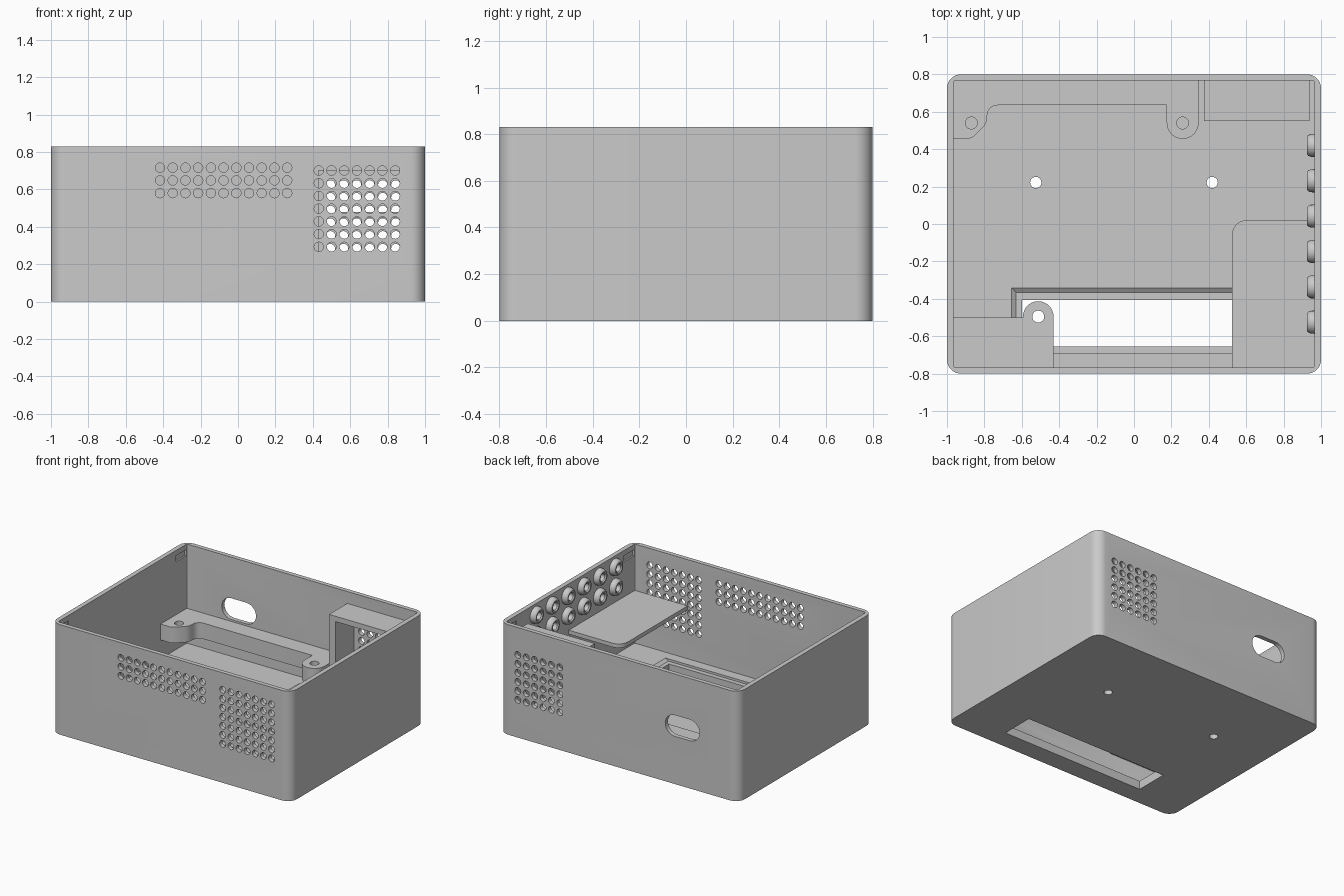
import bpy, bmesh
from math import sin, cos, radians, pi
from mathutils import Matrix, Vector

cube = bpy.data.objects.get("Cube")
if cube:
    bpy.data.objects.remove(cube, do_unlink=True)

grey = bpy.data.materials.new("matte grey")
grey.use_nodes = True
grey.diffuse_color = (0.59, 0.59, 0.59, 1)
for node in grey.node_tree.nodes:
    if node.type == 'BSDF_PRINCIPLED':
        node.inputs["Base Color"].default_value = grey.diffuse_color


def arc(cx, cy, r, a0, a1, n=10):
    angles = [radians(a0 + (a1 - a0) * i / n) for i in range(n + 1)]
    return [(cx + r * cos(a), cy + r * sin(a)) for a in angles]


def rounded(x0, y0, x1, y1, r, n=8):
    return (arc(x1 - r, y1 - r, r, 0, 90, n) + arc(x0 + r, y1 - r, r, 90, 180, n)
            + arc(x0 + r, y0 + r, r, 180, 270, n) + arc(x1 - r, y0 + r, r, 270, 360, n))


def rect(x0, y0, x1, y1):
    return [(x0, y0), (x1, y0), (x1, y1), (x0, y1)]


def finish(name, bm):
    bmesh.ops.recalc_face_normals(bm, faces=bm.faces)
    mesh = bpy.data.meshes.new(name)
    bm.to_mesh(mesh)
    bm.free()
    obj = bpy.data.objects.new(name, mesh)
    bpy.context.collection.objects.link(obj)
    mesh.materials.append(grey)
    return obj


def prism(name, outline, z0, z1, top=None):
    bm = bmesh.new()
    low = [bm.verts.new((x, y, z0)) for x, y in outline]
    high = [bm.verts.new((x, y, z1)) for x, y in (top or outline)]
    bm.faces.new(low[::-1])
    bm.faces.new(high)
    for i in range(len(low)):
        j = (i + 1) % len(low)
        bm.faces.new((low[i], low[j], high[j], high[i]))
    return finish(name, bm)


def rods(name, centres, r, depth, axis='Z', sides=20):
    bm = bmesh.new()
    turn = Matrix.Rotation(pi / 2, 4, 'X') if axis == 'Y' else Matrix.Identity(4)
    for c in centres:
        bmesh.ops.create_cone(bm, cap_ends=True, segments=sides, radius1=r, radius2=r,
                              depth=depth, matrix=Matrix.Translation(c) @ turn)
    return finish(name, bm)


def cut(obj, *cutters):
    for c in cutters:
        c.hide_render = True
        mod = obj.modifiers.new("cut", 'BOOLEAN')
        mod.operation, mod.solver, mod.object = 'DIFFERENCE', 'EXACT', c
        bpy.context.view_layer.objects.active = obj
        bpy.ops.object.modifier_apply(modifier=mod.name)
        bpy.data.objects.remove(c, do_unlink=True)


def grid(x0, z0, cols, rows, dx, dz, y):
    return [Vector((x0 + i * dx, y, z0 + j * dz)) for i in range(cols) for j in range(rows)]


# Inner wall planes (slightly embedded) and main heights
WX, WY = 0.967, 0.769
FLOOR, SHELF_TOP = 0.082, 0.345

# Open-topped case with cavity, display window and mounting holes
case = prism("case", rounded(-1, -0.8, 1, 0.8, 0.075), 0, 0.83)
cut(case,
    prism("cavity", rounded(-0.965, -0.767, 0.965, 0.767, 0.01, 2), FLOOR, 1),
    prism("window_recess", rect(-0.63, -0.69, 0.63, -0.365), 0.065, FLOOR + 0.002,
          rect(-0.657, -0.69, 0.657, -0.338)),
    prism("window", rect(-0.6, -0.655, 0.6, -0.405), -0.1, 0.075),
    rods("floor_holes", [(-0.525, 0.222, 0.05), (0.418, 0.222, 0.05)], 0.03, 0.4))

# Lid catch pockets in the side walls beside each corner
for sx in (-1, 1):
    for sy in (-1, 1):
        cut(case, prism("catch_pocket", rect(sx * 0.965 - 0.012, sy * 0.7 - 0.06,
                                             sx * 0.965 + 0.012, sy * 0.7 + 0.06), 0.745, 0.79))

# Ventilation holes and the rounded cable slot
vents = grid(-0.417, 0.58, 11, 3, 0.068, 0.068, -0.8) + grid(0.432, 0.293, 7, 7, 0.068, 0.068, -0.8)
vents += grid(0.494, 0.284, 6, 6, 0.07, 0.068, 0.8)
cut(case, rods("vent_holes", vents, 0.025, 0.2, 'Y'))
slot = prism("cable_slot", rounded(-0.143, -0.08, 0.143, 0.08, 0.0799), -0.1, 0.1)
slot.data.transform(Matrix.Translation((-0.53, 0.8, 0.44)) @ Matrix.Rotation(pi / 2, 4, 'X'))
cut(case, slot)

# Rear board shelf with two screw bosses
rear = [(-WX, 0.455), (-0.885, 0.455), (-0.86, 0.465), (-0.8, 0.525), (-0.787, 0.55)]
rear += arc(-0.73, 0.58, 0.055, 180, 90, 6) + [(0.175, 0.635)]
rear += arc(0.26, 0.54, 0.085, 180, 360, 16) + [(0.345, WY), (-WX, WY)]
rear_shelf = prism("rear_shelf", rear, 0.225, SHELF_TOP)
cut(rear_shelf, rods("screw_holes", [(-0.87, 0.54, SHELF_TOP), (0.26, 0.54, SHELF_TOP)], 0.032, 0.18))

# Front board shelf with one through boss
front = [(-WX, -WY), (-0.43, -WY)] + arc(-0.512, -0.495, 0.082, 0, 180, 16)
front += [(-0.594, -0.5), (-WX, -0.5)]
front_shelf = prism("front_shelf", front, 0.27, SHELF_TOP)
cut(front_shelf, rods("screw_hole", [(-0.512, -0.495, 0.3)], 0.032, 0.4))

# Raised side platform
side = [(0.525, -WY), (WX, -WY), (WX, 0.02)] + arc(0.6, -0.055, 0.075, 90, 180, 8)
platform = prism("side_platform", side, 0.45, 0.48)

# Rear corner hood around the vent grid
parts = [case, rear_shelf, front_shelf, platform,
         prism("hood_top", rect(0.375, 0.55, 0.937, WY), 0.70, 0.74),
         prism("hood_wall", rect(0.375, 0.55, 0.43, WY), FLOOR - 0.005, 0.70)]

# Hollow rounded studs on the inner side wall, turned from a profile
profile = [(0, 0.062), (0.022, 0.061), (0.036, 0.055), (0.043, 0.046), (0.042, 0.036),
           (0.034, 0.028), (0.005, 0.026), (0.005, 0)]
bm = bmesh.new()
for row in (0.60, 0.75):
    for col in range(6):
        y = 0.42 - 0.189 * col
        pts = [bm.verts.new((WX - d, y, row + r)) for d, r in profile]
        edges = [bm.edges.new(pair) for pair in zip(pts, pts[1:])]
        bmesh.ops.spin(bm, geom=pts + edges, cent=(WX, y, row), axis=(1, 0, 0),
                       angle=2 * pi, steps=24)
bmesh.ops.remove_doubles(bm, verts=bm.verts, dist=0.0005)
parts.append(finish("wall_studs", bm))

# Smooth curved surfaces, keep hard edges
bpy.ops.object.select_all(action='DESELECT')
for obj in parts:
    obj.select_set(True)
bpy.context.view_layer.objects.active = case
bpy.ops.object.shade_smooth_by_angle(angle=radians(30))
